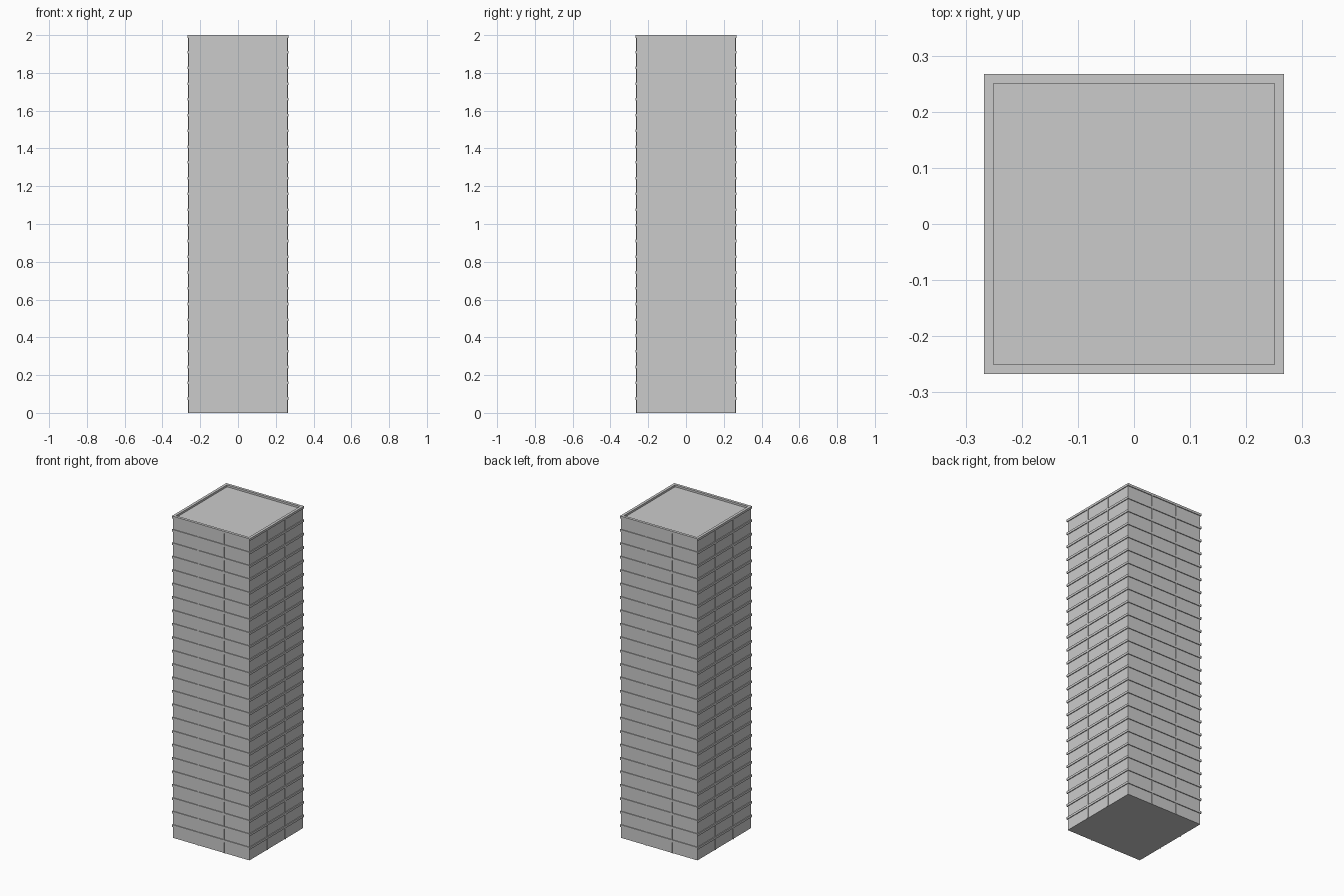
import bpy, bmesh
from mathutils import Matrix, Vector

if "Cube" in bpy.data.objects:
    bpy.data.objects.remove(bpy.data.objects["Cube"])

FLOORS = 24
H = 2.0 / FLOORS      # storey height
WALL = 0.262          # half width of the wall
EDGE = 0.267          # half width of the floor bands
ROOF = 0.25           # half width of the sunken roof
T = 0.014             # band thickness


def box(bm, lo, hi):
    lo, hi = Vector(lo), Vector(hi)
    m = Matrix.Translation((lo + hi) / 2) @ Matrix.Diagonal((*(hi - lo), 1))
    bmesh.ops.create_cube(bm, size=1, matrix=m)


def finish(bm, name):
    me = bpy.data.meshes.new(name)
    bm.to_mesh(me)
    bm.free()
    ob = bpy.data.objects.new(name, me)
    bpy.context.collection.objects.link(ob)
    return ob


# tower body, its top forming the roof slightly below the parapet
bm = bmesh.new()
box(bm, (-WALL, -WALL, 0), (WALL, WALL, 2 - T + 0.002))
finish(bm, "tower_body")

# thin band at the head of every storey
bm = bmesh.new()
for i in range(1, FLOORS):
    z = i * H
    box(bm, (-EDGE, -EDGE, z - T), (EDGE, EDGE, z))
finish(bm, "floor_bands")

# parapet ring around the roof
bm = bmesh.new()
for k in range(4):
    part = bmesh.new()
    box(part, (-EDGE, -EDGE, 2 - T), (ROOF, -ROOF, 2))
    part.transform(Matrix.Rotation(k * 1.5707963268, 4, 'Z'))
    tmp = bpy.data.meshes.new("tmp")
    part.to_mesh(tmp)
    part.free()
    bm.from_mesh(tmp)
    bpy.data.meshes.remove(tmp)
finish(bm, "roof_parapet")

# narrow mullions at the thirds of each side, one per storey
bm = bmesh.new()
D, W = 0.266, 0.004
for i in range(FLOORS):
    z0, z1 = i * H, (i + 1) * H - T
    for c in (-WALL / 3, WALL / 3):
        for s in (-1, 1):
            a, b = sorted((s * 0.255, s * D))
            box(bm, (c - W, a, z0), (c + W, b, z1))
            box(bm, (a, c - W, z0), (b, c + W, z1))
finish(bm, "window_mullions")
